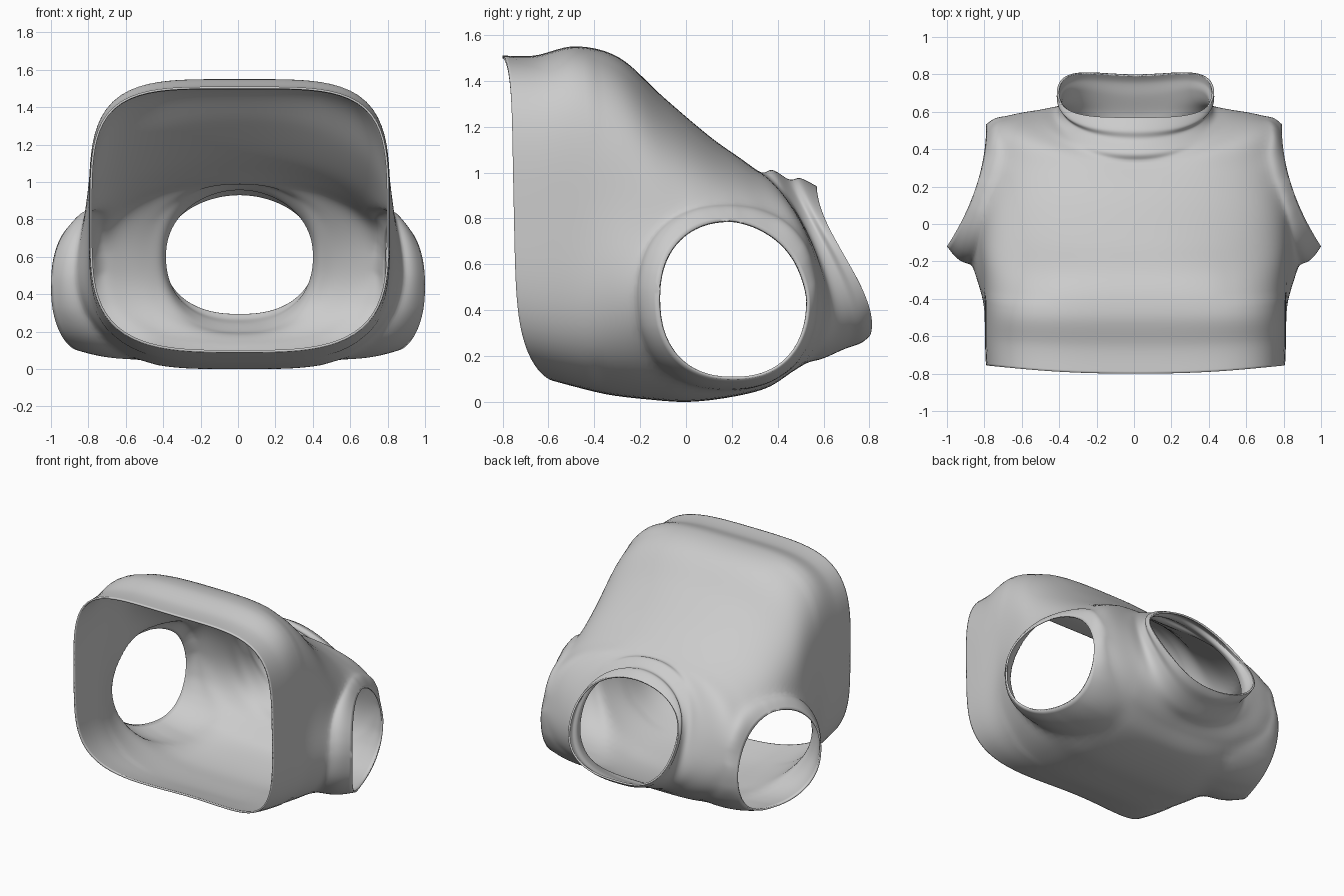
import bpy, bmesh, math
from mathutils import Vector

cube = bpy.data.objects.get("Cube")
if cube:
    bpy.data.objects.remove(cube, do_unlink=True)

fabric = bpy.data.materials.new("grey fabric")
fabric.use_nodes = True
GREY = (0.6, 0.6, 0.6, 1)
fabric.diffuse_color = GREY
fabric.node_tree.nodes["Principled BSDF"].inputs["Base Color"].default_value = GREY

# Torso sections, waist to collar: top y, top z, bottom y, bottom z,
# half width, side shift in y, side slant in y, squareness above and below
SECTIONS = [
    (-.80, 1.51, -.57, .09, .80, -.065, -.1, 4.2, 3.4),
    (-.66, 1.51, -.46, .06, .805, -.05, -.07, 4.2, 3.4),
    (-.48, 1.55, -.33, .03, .805, -.02, -.02, 4.1, 3.4),
    (-.29, 1.50, -.16, .01, .81, 0, 0, 3.3, 3.5),
    (-.10, 1.33, .01, 0, .82, 0, 0, 2.5, 3.6),
    (.10, 1.16, .19, .02, .82, .02, 0, 2.2, 3.5),
    (.24, 1.06, .35, .06, .80, .07, 0, 2.2, 3),
    (.31, 1.01, .46, .13, .73, .16, 0, 2.3, 2.6),
    (.34, 1.00, .53, .17, .53, .15, .02, 2.2, 2.3),
    (.38, 1.01, .60, .19, .43, .10, .04, 2.1, 2.3),
    (.45, .97, .69, .23, .405, .07, .05, 2, 2.3),
    (.50, .975, .76, .255, .42, .04, .06, 2, 2.3),
    (.57, .94, .80, .285, .42, .02, .07, 2, 2.3),
]
AROUND, STEPS = 112, 7


def spline(a, b, c, d, t):
    """Smooth blend from b to c."""
    return [q + .5 * t * (r - p + t * (2 * p - 5 * q + 4 * r - s + t * (3 * (q - r) + s - p)))
            for p, q, r, s in zip(a, b, c, d)]


def rounded(angle, power):
    """Point on a rounded square of half width one."""
    c, s = math.cos(angle), math.sin(angle)
    r = (abs(c) ** power + abs(s) ** power) ** (-1 / power)
    return c * r, s * r


def sleeve_swell(x, y, z):
    """Outward bulge of the cloth leading into the sleeve."""
    return .09 * x * math.exp(-((y + .2) / .17) ** 2 - ((z - .45) / .3) ** 2)


def section_ring(bm, sec):
    ty, tz, by, bz, width, shift, slant, upper, lower = sec
    ring = []
    for i in range(AROUND):
        a = math.tau * i / AROUND
        u, v = rounded(a, lower + (upper - lower) * (math.sin(a) + 1) / 2)
        k = (v + 1) / 2
        x = width * u + .008
        y = by + (ty - by) * k + (shift - slant * v) * u * u
        z = bz + (tz - bz) * k
        ring.append(bm.verts.new((x + sleeve_swell(x, y, z), y, z)))
    return ring


def oval(angle, centre, radii, cut):
    """Rounded opening, trimmed toward its upper rear."""
    u, v = rounded(angle, 2.3)
    trim = 1 - cut * max(u * v, 0) * (v > 0)
    return centre[0] + radii[0] * u * trim, centre[1] + radii[1] * v * trim


BASE = ((.18, .455), (.395, .405), 0)
RIM = ((.207, .445), (.327, .347), .17)


def rim_x(y):
    """Sleeve opening reaches furthest out toward the waist."""
    t = min(max((.53 - y) / .65, 0), 1)
    return .79 + .21 * t ** 2


def add_sleeve(bm, side):
    (cy, cz), (ry, rz), _ = BASE
    # Open the armhole
    hole = []
    for f in bm.faces:
        p = f.calc_center_median()
        if p.x * side > .5 and abs((p.y - cy) / ry) ** 2.3 + abs((p.z - cz) / rz) ** 2.3 < 1:
            hole.append(f)
    bmesh.ops.delete(bm, geom=hole, context='FACES')
    edges = [e for e in bm.edges if e.is_boundary
             and all(v.co.x * side > .46 and -.4 < v.co.y < .64 for v in e.verts)]
    verts = {v for e in edges for v in e.verts}
    angle = {v: math.atan2((v.co.z - cz) / rz, (v.co.y - cy) / ry) for v in verts}
    for v in verts:
        v.co.y, v.co.z = oval(angle[v], *BASE)
    # Sleeve flares outward, then tucks in at its opening
    columns = {}
    rows = 10
    for v in verts:
        y, z = oval(angle[v], *RIM)
        start, end = v.co.copy(), Vector((side * rim_x(y), y, z))
        column = [v]
        for k in range(1, rows + 1):
            t = k / rows
            p = start.lerp(end, t ** 2.5)
            p.x = start.x + (end.x - start.x) * t
            column.append(bm.verts.new(p))
        columns[v] = column
    for e in edges:
        a, b = (columns[v] for v in e.verts)
        for k in range(rows):
            bm.faces.new((a[k], b[k], b[k + 1], a[k + 1]))


# Torso shell
bm = bmesh.new()
rings = []
last = len(SECTIONS) - 1
for i in range(last):
    four = [SECTIONS[min(max(i + d, 0), last)] for d in (-1, 0, 1, 2)]
    for k in range(STEPS):
        rings.append(section_ring(bm, spline(*four, k / STEPS)))
rings.append(section_ring(bm, SECTIONS[-1]))
for a, b in zip(rings, rings[1:]):
    for i in range(AROUND):
        j = (i + 1) % AROUND
        bm.faces.new((a[i], a[j], b[j], b[i]))

for side in (1, -1):
    add_sleeve(bm, side)

# Relax the seams where the sleeves meet the torso
soft = [v for v in bm.verts if abs(v.co.x) > .45 and v.co.y > -.4 and not v.is_boundary]
for _ in range(6):
    bmesh.ops.smooth_vert(bm, verts=soft, factor=.5, use_axis_x=True, use_axis_y=True, use_axis_z=True)
bmesh.ops.recalc_face_normals(bm, faces=bm.faces)
# Make sure the outside faces out
top = max(bm.faces, key=lambda f: f.calc_center_median().z)
if top.normal.z < 0:
    bmesh.ops.reverse_faces(bm, faces=bm.faces)

mesh = bpy.data.meshes.new("shirt")
bm.to_mesh(mesh)
bm.free()
shirt = bpy.data.objects.new("shirt", mesh)
bpy.context.collection.objects.link(shirt)
mesh.materials.append(fabric)

# Thin cloth
cloth = shirt.modifiers.new("cloth thickness", 'SOLIDIFY')
cloth.thickness = .012
cloth.offset = -1

bpy.context.view_layer.objects.active = shirt
shirt.select_set(True)
bpy.ops.object.shade_smooth_by_angle(angle=math.radians(50))
